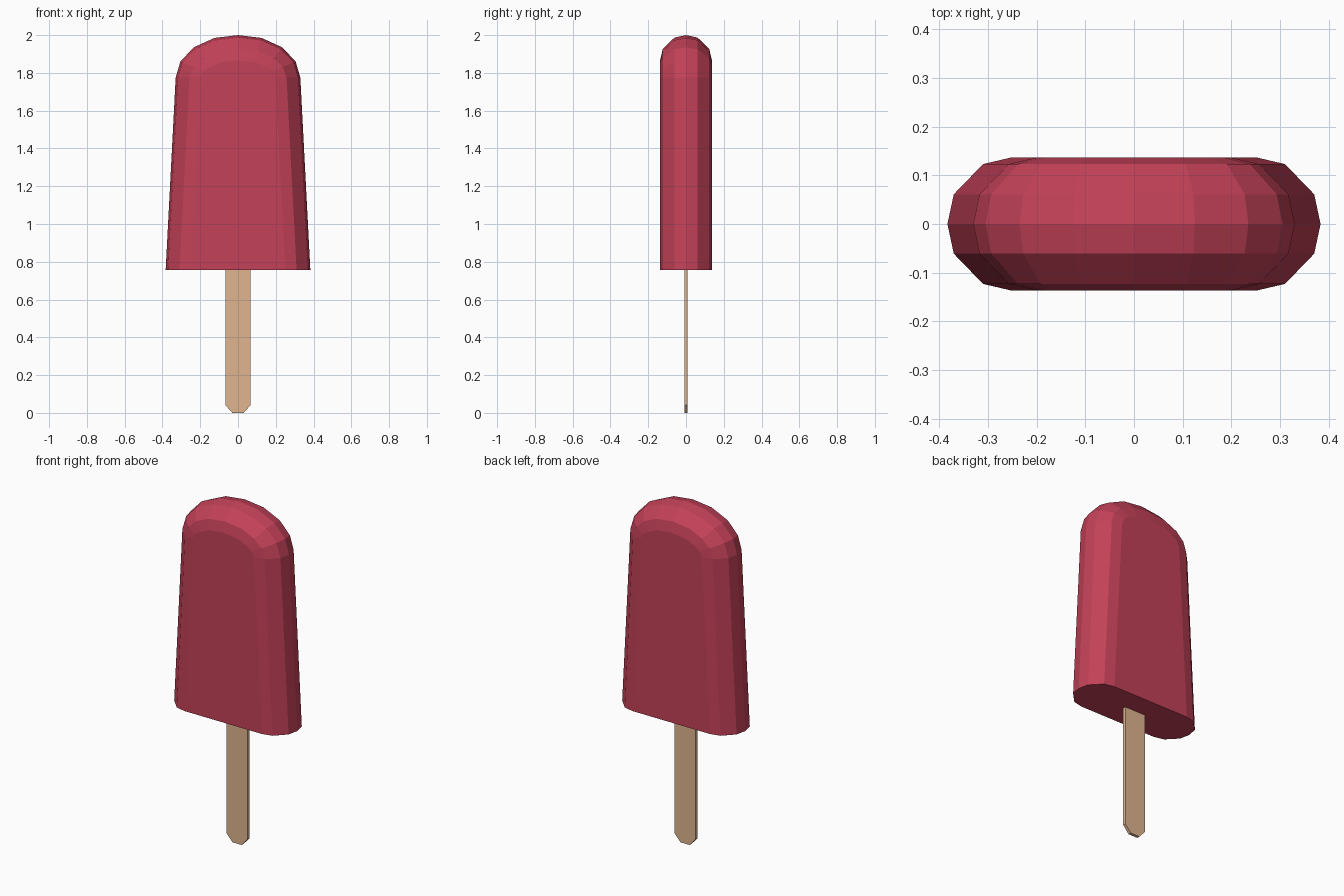
import bpy, bmesh
from math import sin, cos, radians

if "Cube" in bpy.data.objects:
    bpy.data.objects.remove(bpy.data.objects["Cube"])


def material(name, rgb):
    m = bpy.data.materials.new(name)
    m.diffuse_color = (*rgb, 1)
    m.use_nodes = True
    m.node_tree.nodes["Principled BSDF"].inputs["Base Color"].default_value = m.diffuse_color
    return m


def add_object(name, bm, mat):
    bmesh.ops.recalc_face_normals(bm, faces=bm.faces)
    mesh = bpy.data.meshes.new(name)
    bm.to_mesh(mesh)
    bm.free()
    mesh.materials.append(mat)
    ob = bpy.data.objects.new(name, mesh)
    bpy.context.collection.objects.link(ob)


def loft(name, layers, mat):
    """Join equal-length outlines, given as (y, [(x, z)...]), and cap both ends."""
    bm = bmesh.new()
    rings = [[bm.verts.new((x, y, z)) for x, z in pts] for y, pts in layers]
    n = len(rings[0])
    for a, b in zip(rings, rings[1:]):
        for i in range(n):
            j = (i + 1) % n
            bm.faces.new((a[i], a[j], b[j], b[i]))
    bm.faces.new(rings[0])
    bm.faces.new(rings[-1])
    add_object(name, bm, mat)


red = material("berry red", (0.546, 0.053, 0.098))
wood = material("pale wood", (0.74, 0.46, 0.275))

# Ice body: half outline as (x, z, outward angle), inset towards front and back
half = [(0.383, 0.757, 0), (0.33, 1.775, 0), (0.305, 1.86, 23),
        (0.235, 1.935, 53), (0.125, 1.985, 76), (0, 2.0, 90)]
steps = [(0.133, 0.137), (0.073, 0.123), (0.013, 0.061)]  # inset, depth


def outline(d):
    right = [(x - d * cos(radians(a)), z - d * sin(radians(a))) for x, z, a in half]
    return right + [(-x, z) for x, z in right[-2::-1]]


layers = [(-y, outline(d)) for d, y in steps] + [(0, outline(0))]
layers += [(y, outline(d)) for d, y in reversed(steps)]
loft("ice_body", layers, red)

# Stick with clipped bottom corners
side = [(0.03, 0), (0.067, 0.042), (0.067, 0.77)]
stick = side + [(-x, z) for x, z in reversed(side)]
loft("stick", [(-0.009, stick), (0.009, stick)], wood)
